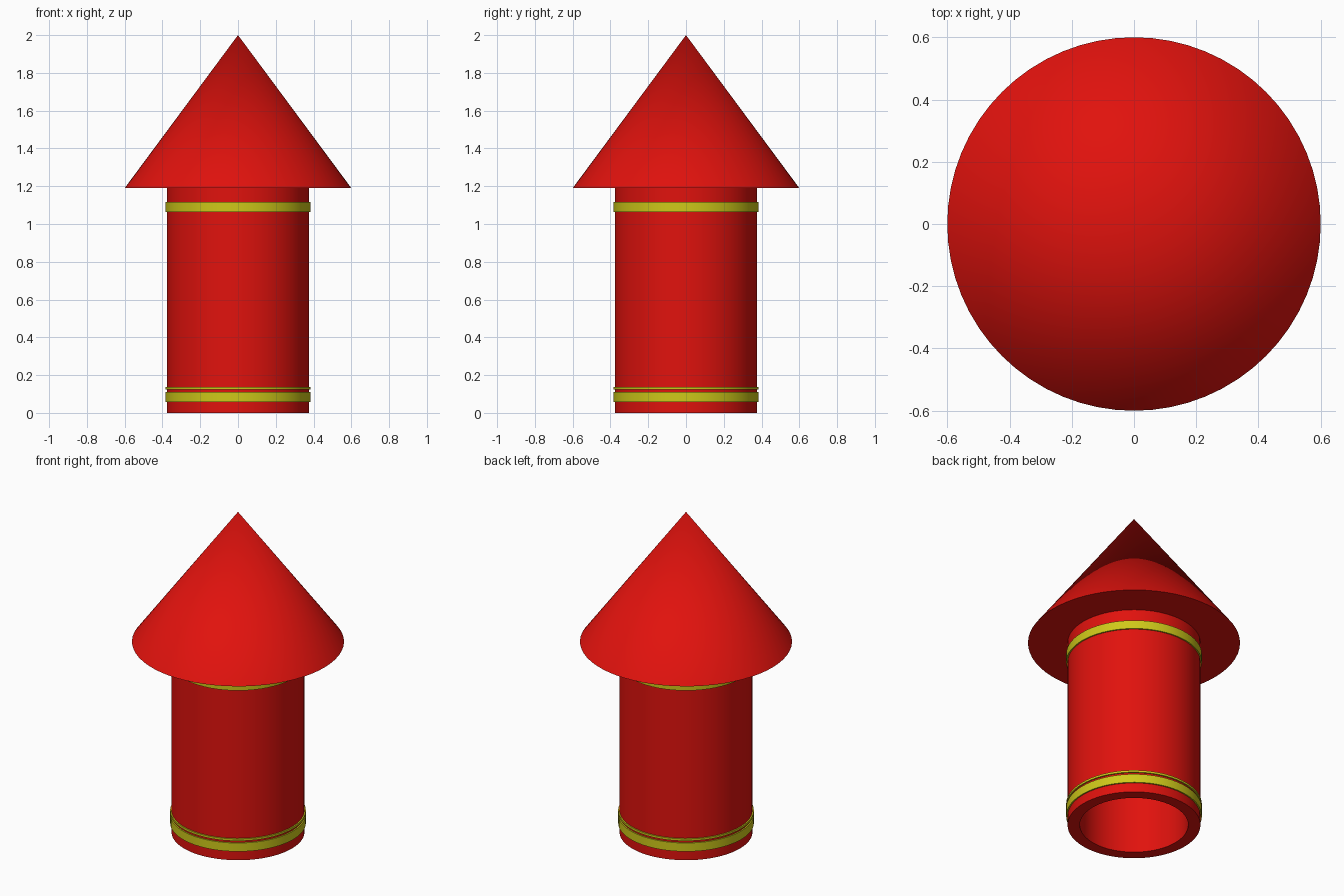
import bpy, bmesh, math

if "Cube" in bpy.data.objects:
    bpy.data.objects.remove(bpy.data.objects["Cube"])

SEGMENTS = 64


def material(name, color):
    m = bpy.data.materials.new(name)
    m.diffuse_color = color
    m.use_nodes = True
    m.node_tree.nodes["Principled BSDF"].inputs["Base Color"].default_value = m.diffuse_color
    return m


red = material("red", (0.75, 0.006, 0.004, 1))
yellow = material("yellow", (0.62, 0.58, 0.01, 1))


def finish(name, bm, mat):
    bmesh.ops.recalc_face_normals(bm, faces=bm.faces)
    mesh = bpy.data.meshes.new(name)
    bm.to_mesh(mesh)
    bm.free()
    mesh.materials.append(mat)
    obj = bpy.data.objects.new(name, mesh)
    bpy.context.collection.objects.link(obj)
    bpy.ops.object.select_all(action='DESELECT')
    obj.select_set(True)
    bpy.context.view_layer.objects.active = obj
    bpy.ops.object.shade_smooth_by_angle(angle=math.radians(30))
    return obj


def tube(name, inner, outer, z0, z1, mat):
    """Revolve a rectangular cross-section around z."""
    bm = bmesh.new()
    v = [bm.verts.new((r, 0, z)) for r, z in
         ((inner, z0), (outer, z0), (outer, z1), (inner, z1))]
    edges = [bm.edges.new((v[i], v[(i + 1) % 4])) for i in range(4)]
    bmesh.ops.spin(bm, geom=v + edges, cent=(0, 0, 0), axis=(0, 0, 1),
                   angle=math.tau, steps=SEGMENTS, use_merge=True)
    bmesh.ops.remove_doubles(bm, verts=bm.verts, dist=1e-5)
    return finish(name, bm, mat)


# Hollow body, open at the bottom
tube("body_tube", 0.307, 0.376, 0.0, 1.19, red)

# Raised trim bands around the body
for name, z0, z1 in (("lower_band", 0.058, 0.111),
                     ("lower_thin_band", 0.124, 0.137),
                     ("upper_band", 1.063, 1.116)):
    tube(name, 0.37, 0.384, z0, z1, yellow)

# Pointed cap with a flat underside
bm = bmesh.new()
bmesh.ops.create_cone(bm, cap_ends=True, segments=SEGMENTS,
                      radius1=0.6, radius2=0, depth=0.81)
bmesh.ops.translate(bm, verts=bm.verts, vec=(0, 0, 1.19 + 0.405))
finish("cone_cap", bm, red)
